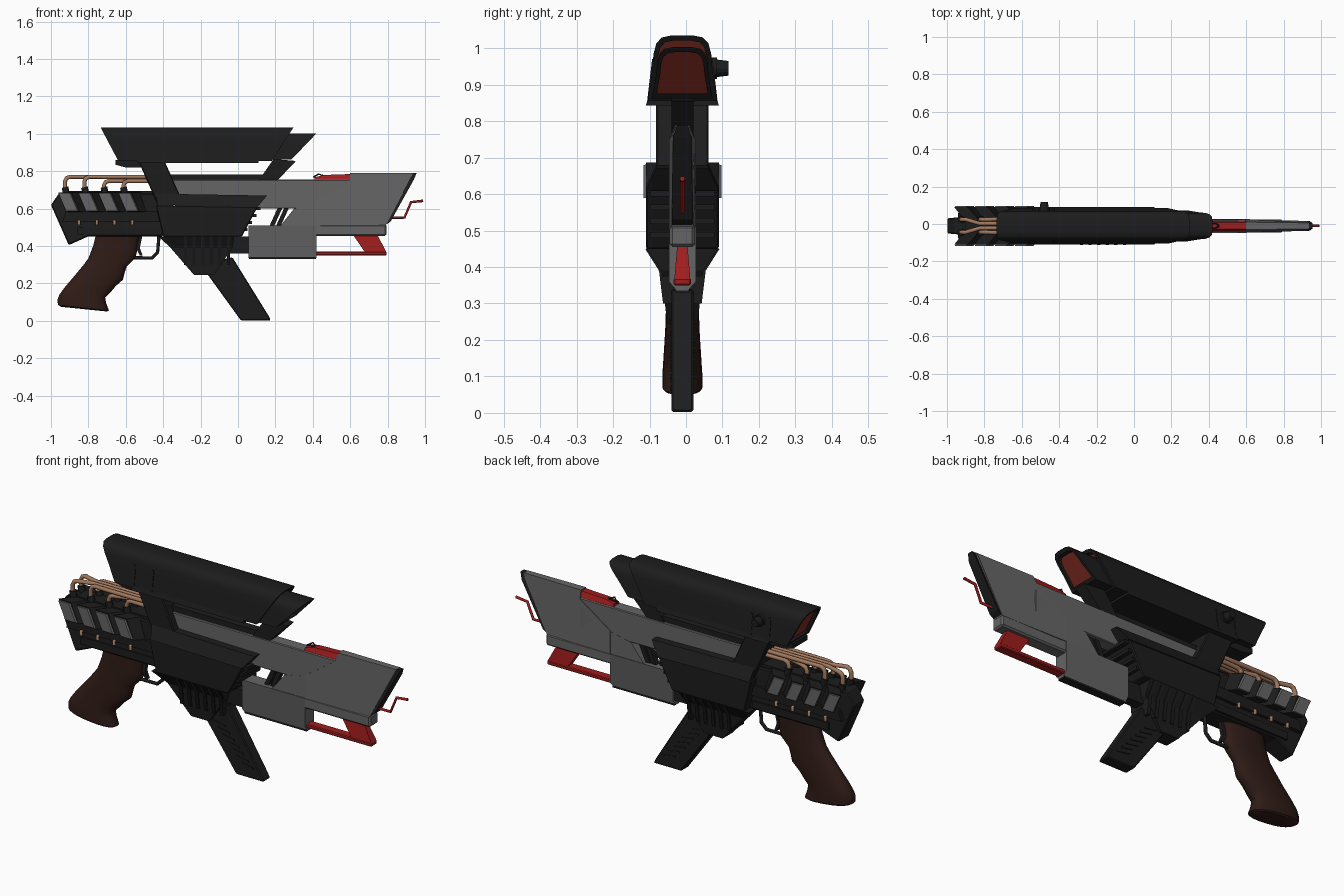
import bpy, bmesh, math
from mathutils import Vector

if "Cube" in bpy.data.objects:
    bpy.data.objects.remove(bpy.data.objects["Cube"])

YC = -0.01  # centre plane of the gun


def mat(name, r, g, b):
    m = bpy.data.materials.new(name)
    m.diffuse_color = (r, g, b, 1)
    m.use_nodes = True
    m.node_tree.nodes["Principled BSDF"].inputs["Base Color"].default_value = m.diffuse_color
    return m


BLACK = mat("black", .012, .012, .012)
GREY = mat("grey", .13, .13, .13)
RED = mat("red", .35, .012, .012)
LENS = mat("lens", .22, .025, .015)
WOOD = mat("wood", .028, .011, .008)
COPPER = mat("copper", .36, .19, .11)


def loft(name, loops, m, chamfer=0, smooth=False):
    """Skin between closed loops of equal length, capped at both ends."""
    bm = bmesh.new()
    rows = [[bm.verts.new(p) for p in lp] for lp in loops]
    n = len(rows[0])
    for a, b in zip(rows, rows[1:]):
        for i in range(n):
            j = (i + 1) % n
            bm.faces.new((a[i], a[j], b[j], b[i]))
    bm.faces.new(rows[0])
    bm.faces.new(rows[-1])
    bmesh.ops.recalc_face_normals(bm, faces=bm.faces)
    me = bpy.data.meshes.new(name)
    bm.to_mesh(me)
    bm.free()
    me.materials.append(m)
    ob = bpy.data.objects.new(name, me)
    bpy.context.collection.objects.link(ob)
    if chamfer:
        b = ob.modifiers.new("chamfer", 'BEVEL')
        b.width, b.segments = chamfer, 1
    if smooth:
        for o in bpy.context.selected_objects:
            o.select_set(False)
        ob.select_set(True)
        bpy.context.view_layer.objects.active = ob
        bpy.ops.object.shade_smooth_by_angle(angle=math.radians(40))
    return ob


def slab(name, pts, m, hw=None, chamfer=0):
    """Side outline of (x, z[, half width]) points, mirrored about the centre plane."""
    pts = [(*p, hw) if len(p) == 2 else p for p in pts]
    return loft(name, [[(x, YC + s * w, z) for x, z, w in pts] for s in (-1, 1)], m, chamfer)


def box(name, x0, x1, z0, z1, hw, m, chamfer=0):
    return slab(name, [(x0, z0), (x1, z0), (x1, z1), (x0, z1)], m, hw, chamfer)


def pipe(name, pts, r, m):
    cu = bpy.data.curves.new(name, 'CURVE')
    cu.dimensions = '3D'
    cu.bevel_depth, cu.bevel_resolution, cu.use_fill_caps = r, 2, True
    sp = cu.splines.new('POLY')
    sp.points.add(len(pts) - 1)
    for p, c in zip(sp.points, pts):
        p.co = (*c, 1)
    cu.materials.append(m)
    ob = bpy.data.objects.new(name, cu)
    bpy.context.collection.objects.link(ob)
    return ob


# Scope: rounded hood section with slanted, recessed ends
def hood(hw, z0, z1):
    half = [(1.12, 0), (.98, .45), (.93, .72), (.84, .88), (.66, .97), (.35, 1)]
    half = [(a * hw, z0 + b * (z1 - z0)) for a, b in half]
    return half + [(-y, z) for y, z in reversed(half)]


def scope(name, hw, z0, z1, rear, front):
    outer = hood(hw, z0, z1)
    inner = hood(hw * .84, z0 + .014, z1 - .014)

    def ring(sec, end, d=0):
        return [(end[0] + (end[1] - end[0]) * (z - z0) / (z1 - z0) + d, YC + y, z) for y, z in sec]
    loft(name, [ring(inner, rear, .03), ring(inner, rear), ring(outer, rear),
                ring(outer, front), ring(inner, front), ring(inner, front, -.03)], BLACK, 0, True)
    loft(name + "_front_lens", [ring(inner, front, -.03), ring(inner, front, -.02)], LENS)
    loft(name + "_rear_lens", [ring(inner, rear, .02), ring(inner, rear, .03)], LENS)


scope("scope_body", .085, .855, 1.035, (-.64, -.735), (.18, .297))
scope("scope_nose", .074, .862, 1.003, (.0, .08), (.285, .42))
slab("scope_skirt", [(-.54, .843, .1), (.11, .843, .1), (.11, .868, .093), (-.54, .868, .093)], BLACK)
slab("scope_rear_foot", [(-.655, .835), (-.6, .82), (-.5, .82), (-.5, .86), (-.655, .86)], BLACK, .06)
knob = [(.06, .03), (.085, .03), (.085, .024), (.117, .02)]
loft("scope_knob", [[(-.48 + r * math.cos(a * math.pi / 6), y, .945 + r * math.sin(a * math.pi / 6))
                     for a in range(12)] for y, r in knob], BLACK)
for x in (-.535, -.43):
    slab("scope_clamp", [(x - .007, .86, .096), (x + .007, .86, .096), (x + .007, .97, .083),
                         (x - .007, .97, .083)], BLACK)

# Scope mounts and top rail
slab("rear_mount", [(-.535, .86), (-.395, .86), (-.31, .67), (-.42, .6)], BLACK, .072, .005)
slab("front_mount", [(.19, .865), (.31, .855), (.21, .75), (.11, .75)], BLACK, .03)
box("top_rail", -.38, .15, .745, .782, .022, BLACK)

# Central side housing: sloped shoulder, flat flank, tapered belly
slab("housing_shoulder", [(-.44, .68, .072), (.155, .67, .072), (.105, .61, .1), (-.43, .62, .1)], BLACK)
slab("housing_flank", [(-.44, .62), (.105, .61), (.02, .45), (-.40, .45)], BLACK, .1, .005)
slab("housing_belly", [(-.425, .452, .1), (-.02, .452, .1), (-.03, .39, .057), (-.36, .39, .057)], BLACK)
slab("housing_keel", [(-.36, .39, .057), (-.03, .39, .057), (-.13, .245, .042), (-.235, .245, .042)], BLACK)
for i in range(6):
    x = -.29 + i * .046
    slab("keel_rib", [(x, .45, .102), (x + .018, .45, .102), (x + .018, .39, .064), (x + .018, .3, .053),
                      (x, .3, .053), (x, .39, .064)], BLACK)
for i in range(4):
    x, z = .03 + i * .023, .48 + i * .038
    box("housing_tooth", x - .02, x + .022, z, z + .016, .088, BLACK)
box("fore_connector", -.05, .07, .36, .45, .025, BLACK)

# Fore leg with side ribs
slab("fore_leg", [(-.2, .3), (.015, .003), (.175, .003), (.165, .025), (-.03, .34)], BLACK, .03, .005)
for i in range(7):
    x, z = -.115 + i * .027, .245 - i * .03
    slab("leg_rib", [(x, z), (x + .07, z - .012), (x + .07, z - .002), (x, z + .01)], BLACK, .034)

# Receiver, rear cap and lower rail
slab("receiver", [(-1, .62, .04), (-.955, .685, .045), (-.4, .68, .055), (-.4, .452, .055),
                  (-.8, .452, .055), (-.905, .405, .045)], BLACK, chamfer=.006)
slab("receiver_side_rail", [(-.94, .53), (-.42, .53), (-.42, .585), (-.92, .585)], BLACK, .068)
box("receiver_lower_rail", -.86, -.42, .462, .5, .062, BLACK)
box("receiver_top", -.9, -.42, .67, .695, .04, BLACK)

# Cooling fins with grey faces, copper pins and pipes on both sides
for i in range(4):
    x = -.955 + i * .107
    for s in (-1, 1):
        def fin(y, dx, g):
            return [(x + dx - g, YC + s * y, .68 + g), (x + dx + .06 + g, YC + s * y, .68 + g),
                    (x + dx + .1 + g, YC + s * y, .59 - g), (x + dx + .04 - g, YC + s * y, .59 - g)]
        loft("fin_core", [fin(.04, .05, .008), fin(.1, 0, .006)], BLACK)
        loft("fin_face", [fin(.09, .008, .002), fin(.107, -.003, 0)], GREY)
        px = -.85 + i * .095
        pipe("copper_pin", [(px, YC + s * .05, .535), (px, YC + s * .074, .535),
                            (px, YC + s * .07, .515)], .008, COPPER)
        # pipe rises from a black socket, bends and runs forward into the mount
        px, y0 = -.925 + i * .104, YC + s * .034
        y1 = YC + s * (.012, .036, .012, .036)[i]
        z = .77 if i < 2 else .748
        pipe("pipe_socket", [(px + .01, y0, .67), (px, y0, .715)], .018, BLACK)
        pipe("copper_pipe", [(px, y0, .7), (px, y0, z - .025), (px + .008, y0, z - .007),
                             (px + .025, y0, z), (px + .1, y1, z), (-.44, y1, z)], .011, COPPER)

# Wooden pistol grip from tilted rounded sections (rear x, z, front x, z, half width)
grip = [(-.76, .46, -.52, .46, .042), (-.775, .4, -.535, .42, .042), (-.79, .36, -.54, .37, .042),
        (-.80, .335, -.55, .335, .043), (-.825, .3, -.595, .29, .044), (-.85, .27, -.605, .26, .046),
        (-.875, .24, -.615, .22, .047), (-.905, .205, -.655, .185, .049), (-.93, .175, -.68, .155, .051),
        (-.955, .14, -.71, .125, .053), (-.965, .115, -.705, .095, .055), (-.963, .085, -.69, .055, .055),
        (-.945, .075, -.70, .05, .048)]
loops = []
for xa, za, xb, zb, w in grip:
    lp = []
    for k in range(20):
        c, s = math.cos(k * math.pi / 10), math.sin(k * math.pi / 10)
        t = .5 + .5 * math.copysign(abs(c) ** .8, c)
        lp.append((xa + (xb - xa) * t, YC + w * math.copysign(abs(s) ** .8, s), za + (zb - za) * t))
    loops.append(lp)
loft("pistol_grip", loops, WOOD, 0, True)

# Trigger and guard
pipe("trigger_guard", [(-.56, YC, .37), (-.595, YC, .345), (-.575, YC, .337), (-.46, YC, .337),
                       (-.43, YC, .365), (-.422, YC, .46)], .009, BLACK)
slab("trigger", [(-.545, .46), (-.51, .46), (-.525, .39), (-.51, .35), (-.525, .35), (-.545, .39)], BLACK, .01)

# Grey barrel, muzzle block and lower fore-end
slab("barrel", [(-.4, .755), (.6, .755), (.6, .6), (.32, .6), (.08, .6), (-.3, .6)], GREY, .033, .004)
slab("muzzle", [(.6, .79, .02), (.935, .79, .016), (.925, .765, .026), (.79, .51, .03), (.42, .51, .037),
                (.42, .63, .037), (.595, .75, .037)], GREY)
slab("muzzle_tip", [(.93, .79, .014), (.955, .79, .014), (.94, .755, .026), (.815, .53, .028),
                    (.785, .51, .028)], BLACK)
slab("muzzle_root", [(.3, .6), (.44, .63), (.44, .5), (.22, .5)], GREY, .034)
slab("lower_block", [(.055, .51, .037), (.42, .51, .037), (.42, .36, .037), (.42, .335, .015),
                     (.055, .335, .015), (.055, .36, .037)], GREY)
box("lower_block_base", .06, .418, .33, .345, .02, BLACK)
box("lower_front", .4, .795, .455, .515, .035, GREY, .008)
for x in (.165, .2):
    slab("gap_strut", [(x, .5), (x + .025, .5), (x + .075, .61), (x + .05, .61)], BLACK, .015)

# Red accents: top slide, lower skid with strut, front sight
slab("red_slide", [(.41, .75, .03), (.6, .75, .03), (.6, .785, .018), (.46, .78, .018), (.41, .768, .02)], RED)
pipe("slide_loop", [(.46, YC, .775), (.43, YC + .015, .785), (.405, YC, .77), (.43, YC - .015, .785),
                    (.46, YC, .775)], .004, BLACK)
box("red_skid", .41, .795, .35, .37, .024, RED, .004)
slab("red_strut", [(.615, .46, .014), (.745, .46, .014), (.795, .365, .022), (.68, .365, .022)], RED)
pipe("red_front_sight", [(.8, YC, .552), (.89, YC, .552), (.925, YC, .635), (.99, YC, .642)], .007, RED)
